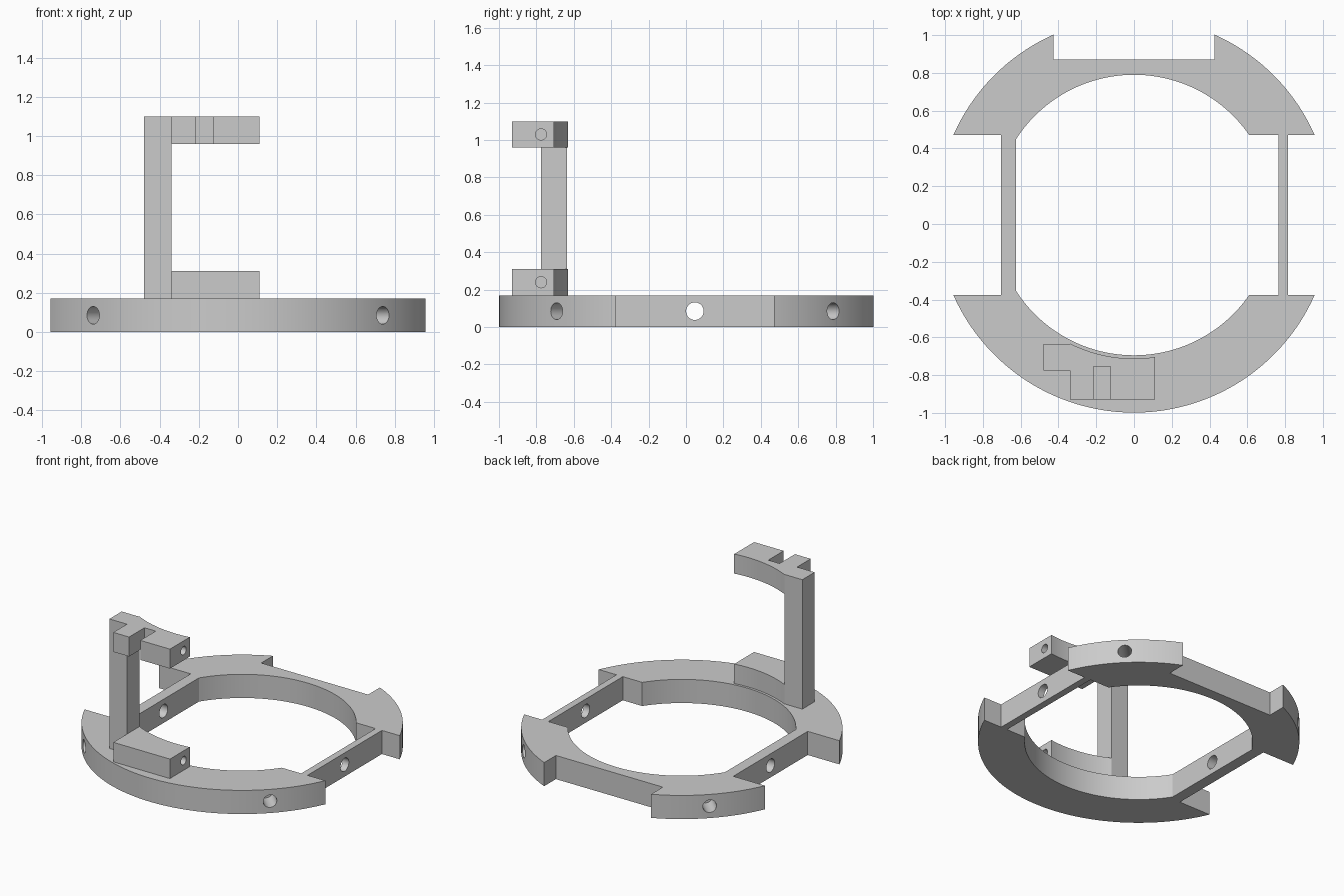
import bpy, bmesh
from math import radians, degrees, sin, cos, asin, acos, pi
from mathutils import Matrix, Vector

cube = bpy.data.objects.get("Cube")
if cube:
    bpy.data.objects.remove(cube, do_unlink=True)

# One plain grey for everything
GREY = (0.6, 0.6, 0.6, 1.0)
grey = bpy.data.materials.new("plain grey")
grey.use_nodes = True
grey.diffuse_color = GREY
grey.node_tree.nodes["Principled BSDF"].inputs["Base Color"].default_value = GREY

CY = 0.0475                    # ring centre on y
OUTER, INNER, ARM_R = 1.046, 0.7425, 0.76
RING_H = 0.17
LUG = 0.4225                   # half height of the side openings
NOTCH = 0.425                  # half width of the rear notch


def arc(r, start, end, steps=32):
    """Points on a circle around the ring centre, angles in degrees."""
    angles = [radians(start + (end - start) * i / steps) for i in range(steps + 1)]
    return [(r * cos(a), CY + r * sin(a)) for a in angles]


def finish(name, bm):
    bmesh.ops.recalc_face_normals(bm, faces=bm.faces[:])
    mesh = bpy.data.meshes.new(name)
    bm.to_mesh(mesh)
    bm.free()
    mesh.materials.append(grey)
    obj = bpy.data.objects.new(name, mesh)
    bpy.context.collection.objects.link(obj)
    return obj


def prism(name, outline, z0, z1):
    """Extrude a flat outline from z0 to z1."""
    bm = bmesh.new()
    face = bm.faces.new([bm.verts.new((x, y, z0)) for x, y in outline])
    top = bmesh.ops.extrude_face_region(bm, geom=[face])["geom"]
    bmesh.ops.translate(bm, vec=(0, 0, z1 - z0),
                        verts=[v for v in top if isinstance(v, bmesh.types.BMVert)])
    return finish(name, bm)


def drill(centre, angle, radius, length):
    """Horizontal cylinder cutter pointing along an angle in the ground plane."""
    bm = bmesh.new()
    turn = Matrix.Rotation(angle, 4, "Z") @ Matrix.Rotation(pi / 2, 4, "Y")
    bmesh.ops.create_cone(bm, cap_ends=True, segments=32, radius1=radius,
                          radius2=radius, depth=length,
                          matrix=Matrix.Translation(Vector(centre)) @ turn)
    return finish("hole_cutter", bm)


def cut(obj, cutters):
    """Subtract the cutters, bake the result and remove them."""
    for c in cutters:
        c.hide_render = True
        mod = obj.modifiers.new("cut", "BOOLEAN")
        mod.operation, mod.solver, mod.object = "DIFFERENCE", "EXACT", c
    graph = bpy.context.evaluated_depsgraph_get()
    baked = bpy.data.meshes.new_from_object(obj.evaluated_get(graph))
    obj.modifiers.clear()
    obj.data = baked
    for c in cutters:
        bpy.data.objects.remove(c, do_unlink=True)


# Ring: round lugs front and rear, thin bars at the sides, rear notch
lug_a = degrees(asin(LUG / OUTER))
notch_a = degrees(acos(NOTCH / OUTER))
BAR_L, BAR_R, NOTCH_Y = -0.705, 0.815, 0.87
outline = (arc(OUTER, lug_a, notch_a)
           + [(NOTCH, NOTCH_Y), (-NOTCH, NOTCH_Y)]
           + arc(OUTER, 180 - notch_a, 180 - lug_a)
           + [(BAR_L, CY + LUG), (BAR_L, CY - LUG)]
           + arc(OUTER, 180 + lug_a, 360 - lug_a, 96)
           + [(BAR_R, CY - LUG), (BAR_R, CY + LUG)])
ring = prism("ring_base", outline, 0, RING_H)

# Opening: flat against the right bar, stepped out to the left bar
in_a = degrees(asin(LUG / INNER))
flat_a = degrees(acos(0.625 / INNER))
opening = (arc(INNER, in_a, 180 - flat_a, 64)
           + arc(INNER, 180 + flat_a, 360 - in_a, 64)
           + [(0.765, CY - LUG), (0.765, CY + LUG)])
cutters = [prism("opening_cutter", opening, -0.1, RING_H + 0.1)]

# Blind radial holes in the lugs and one straight bore through both bars
mid = RING_H / 2
for k in range(4):
    a = pi / 4 + k * pi / 2
    cutters.append(drill((OUTER * cos(a), CY + OUTER * sin(a), mid), a, 0.045, 0.3))
cutters += [drill((x, CY, mid), 0, 0.047, 0.2) for x in (-0.665, 0.79)]
cut(ring, cutters)

# Upright post
POST_L, POST_R, BACK, FRONT = -0.48, -0.34, -0.635, -0.775
TOP = 1.1
post = prism("post", [(POST_L, FRONT), (POST_R, FRONT), (POST_R, BACK), (POST_L, BACK)],
             RING_H, TOP)

# Two arms with a curved rear side; the upper one is slotted
TIP, ARM_F, ARM_H = 0.11, -0.93, 0.14
rear = arc(ARM_R, -degrees(acos(TIP / ARM_R)), -degrees(acos(POST_R / ARM_R)), 24)
slot = [(-0.215, ARM_F), (-0.215, -0.755), (-0.125, -0.755), (-0.125, ARM_F)]
arms = []
for name, z, gap in (("lower_arm", RING_H, []), ("upper_arm", TOP - ARM_H, slot)):
    arm = prism(name, [(POST_R, ARM_F)] + gap + [(TIP, ARM_F)] + rear, z, z + ARM_H)
    cut(arm, [drill((TIP, FRONT, z + ARM_H / 2), 0, 0.03, 0.36)])
    arms.append(arm)

# Smooth curved walls, crisp edges
bpy.ops.object.select_all(action="DESELECT")
for obj in [ring, post] + arms:
    obj.select_set(True)
bpy.context.view_layer.objects.active = ring
bpy.ops.object.shade_smooth_by_angle(angle=radians(30))
